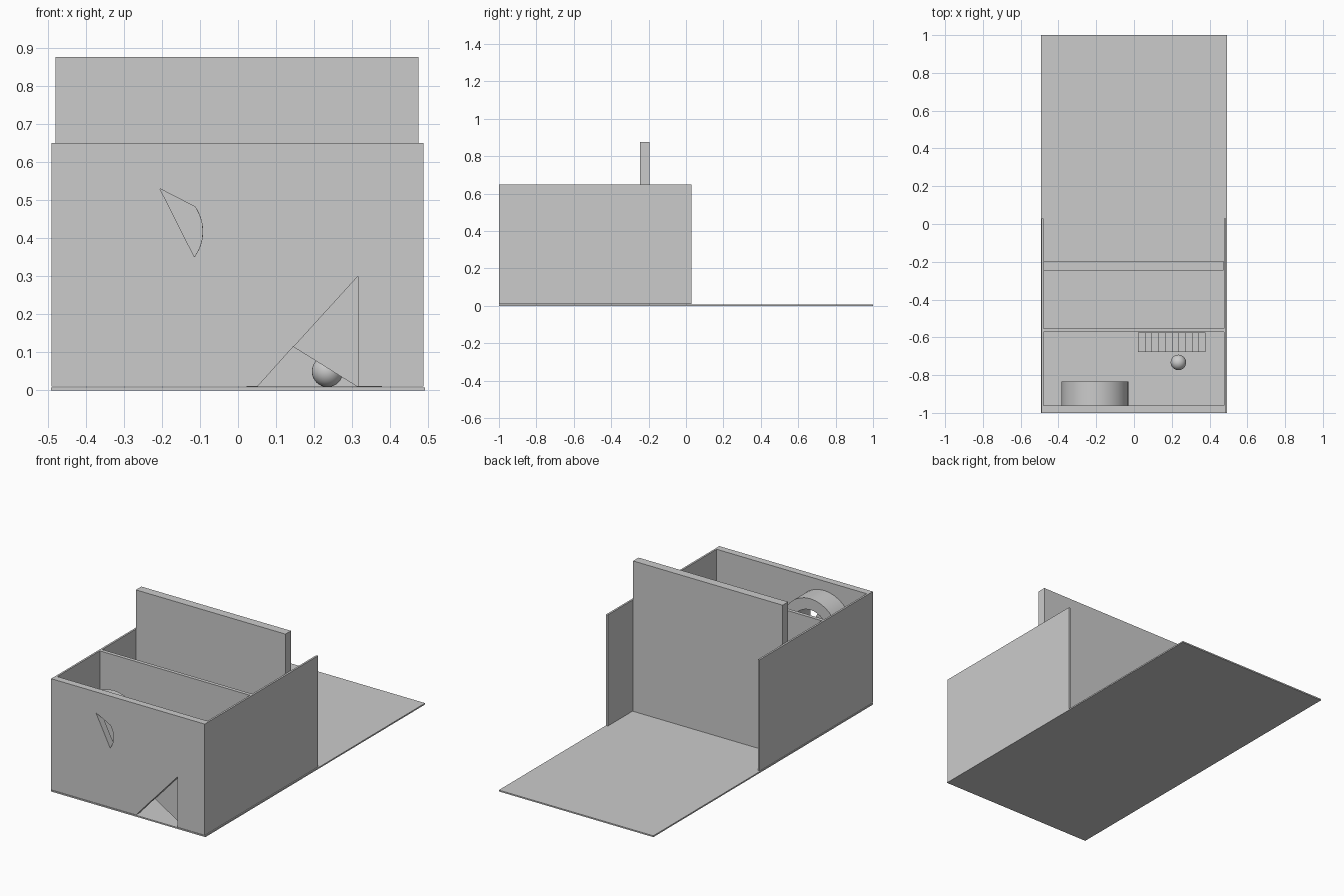
import bpy, bmesh
from math import cos, sin, pi, atan2

if "Cube" in bpy.data.objects:
    bpy.data.objects.remove(bpy.data.objects["Cube"])


def make(name, bm):
    bmesh.ops.recalc_face_normals(bm, faces=bm.faces)
    me = bpy.data.meshes.new(name)
    bm.to_mesh(me)
    bm.free()
    ob = bpy.data.objects.new(name, me)
    bpy.context.collection.objects.link(ob)
    return ob


def prism(name, pts, y0, y1):
    """Extrude an x-z outline along y."""
    bm = bmesh.new()
    f = bm.faces.new([bm.verts.new((x, y0, z)) for x, z in pts])
    ext = bmesh.ops.extrude_face_region(bm, geom=[f])
    for v in ext["geom"]:
        if isinstance(v, bmesh.types.BMVert):
            v.co.y = y1
    return make(name, bm)


def box(name, x0, x1, y0, y1, z0, z1):
    return prism(name, [(x0, z0), (x1, z0), (x1, z1), (x0, z1)], y0, y1)


def smooth(ob):
    bpy.ops.object.select_all(action="DESELECT")
    bpy.context.view_layer.objects.active = ob
    ob.select_set(True)
    bpy.ops.object.shade_smooth_by_angle()


def cut(ob, cutter):
    m = ob.modifiers.new("opening", "BOOLEAN")
    m.operation = "DIFFERENCE"
    m.solver = "EXACT"
    m.object = cutter
    bpy.context.view_layer.objects.active = ob
    bpy.ops.object.modifier_apply(modifier=m.name)
    bpy.data.objects.remove(cutter)


# floor plate and side walls
box("floor_plate", -0.492, 0.492, -1, 1, 0, 0.008)
box("left_wall", -0.49, -0.479, -1, 0.03, 0.01, 0.65)
box("right_wall", 0.477, 0.488, -1, 0.03, 0.01, 0.65)

# cross walls
front = box("front_wall", -0.479, 0.477, -1, -0.96, 0.01, 0.65)
box("partition", -0.479, 0.477, -0.573, -0.552, 0.01, 0.65)
box("tall_back_wall", -0.479, 0.474, -0.245, -0.195, 0.01, 0.876)

# triangular doorway: wide recess outside, low opening inside
cut(front, prism("recess_cutter", [(0.05, 0.009), (0.315, 0.009), (0.315, 0.30)], -1.1, -0.963))
cut(front, prism("door_cutter", [(0.05, 0.009), (0.315, 0.009), (0.145, 0.115)], -1.1, -0.9))

# rounded window in front of the tube
CX, CZ, R_IN, R_OUT = -0.207, 0.418, 0.114, 0.178
a0, a1 = atan2(0.485 - CZ, -0.11 - CX), atan2(0.355 - CZ, -0.12 - CX)
arc = [(CX + R_IN * cos(a0 + (a1 - a0) * i / 12), CZ + R_IN * sin(a0 + (a1 - a0) * i / 12))
       for i in range(13)]
cut(front, prism("window_cutter", [(-0.205, 0.53)] + arc, -1.1, -0.9))

# short tube on the inside of the front wall
bm = bmesh.new()
N = 32
rings = [[bm.verts.new((CX + r * cos(2 * pi * i / N), y, CZ + r * sin(2 * pi * i / N)))
          for i in range(N)]
         for r, y in ((R_OUT, -0.96), (R_OUT, -0.835), (R_IN, -0.835), (R_IN, -0.96))]
for k in range(4):
    a, b = rings[k], rings[(k + 1) % 4]
    for i in range(N):
        j = (i + 1) % N
        bm.faces.new((a[i], a[j], b[j], b[i]))
smooth(make("tube", bm))

# ten-step staircase against the partition
STEP = 0.0356
outline = [(0.022, 0.009)]
for i in range(10):
    z = 0.009 + STEP * (i + 1)
    outline += [(0.022 + STEP * i, z), (0.022 + STEP * (i + 1), z)]
outline.append((0.022 + STEP * 10, 0.009))
prism("staircase", outline, -0.677, -0.574)

# ball
bpy.ops.mesh.primitive_uv_sphere_add(segments=32, ring_count=16, radius=0.041,
                                     location=(0.235, -0.733, 0.05))
ball = bpy.context.object
ball.name = "ball"
smooth(ball)
